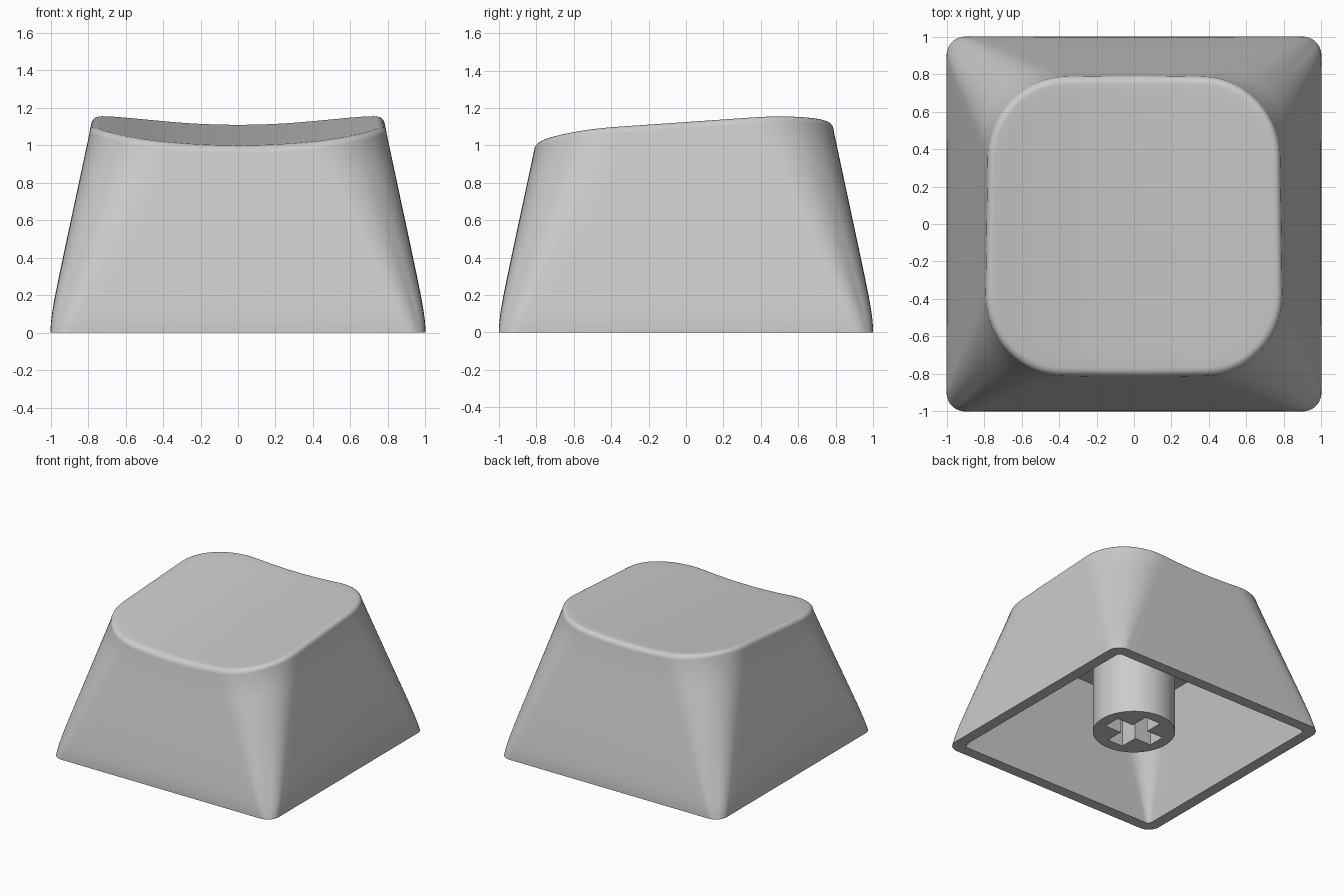
import bpy, bmesh, math
from mathutils import Vector

cube = bpy.data.objects.get("Cube")
if cube:
    bpy.data.objects.remove(cube, do_unlink=True)

ARC, SIDE = 14, 16            # segments per corner and per straight side
COUNT = 4 * (ARC + SIDE)
FILLET = 0.045
CEILING = 0.88

grey = bpy.data.materials.new("light_grey_plastic")
grey.use_nodes = True
colour = (0.6, 0.6, 0.6, 1)
grey.diffuse_color = colour
grey.node_tree.nodes["Principled BSDF"].inputs["Base Color"].default_value = colour


def square_point(i, half, radius):
    """Point i of a rounded square with the given half width."""
    quarter, step = divmod(i % COUNT, ARC + SIDE)
    flat = half - radius
    if step <= ARC:
        a = math.pi / 2 * step / ARC
        x, y = flat + radius * math.cos(a), flat + radius * math.sin(a)
    else:
        x, y = flat * (1 - 2 * (step - ARC) / SIDE), half
    for _ in range(quarter):
        x, y = -y, x
    return x, y


def dish(x, y):
    """Tilted, cylindrical top surface."""
    return 1.055 + 0.072 * y + 0.125 * x * x


def finish(bm, name):
    bmesh.ops.recalc_face_normals(bm, faces=bm.faces)
    mesh = bpy.data.meshes.new(name)
    bm.to_mesh(mesh)
    bm.free()
    mesh.materials.append(grey)
    obj = bpy.data.objects.new(name, mesh)
    bpy.context.collection.objects.link(obj)
    bpy.ops.object.select_all(action="DESELECT")
    obj.select_set(True)
    bpy.context.view_layer.objects.active = obj
    bpy.ops.object.shade_smooth_by_angle(angle=math.radians(35))
    return obj


def wall(i, t):
    """Half width, corner radius and height of the outer wall at level t."""
    x, y = square_point(i, 0.785, 0.42)
    z = t * (dish(x, y) - FILLET)
    corner = min(abs(x), abs(y)) / max(abs(x), abs(y))
    bulge = 0.02 * (1 - z / 1.12) * (1 - math.exp(-z / 0.09))
    half = 1 - 0.196 * z + bulge * (1 - 0.7 * corner ** 2)
    return half, 0.1 + 0.32 * t, z


# Hollow cap: rings run from the ceiling down, around the rim and over the top
rings = []
for k in range(9):
    t = 1 - k / 8
    rings.append([(*square_point(i, 0.91 - 0.17 * t, 0.035 + 0.27 * t), CEILING * t)
                  for i in range(COUNT)])
for t in (0, 0.03, 0.06, 0.1, 0.15, 0.2, 0.28, 0.4, 0.55, 0.7, 0.85, 1):
    ring = []
    for i in range(COUNT):
        half, radius, z = wall(i, t)
        ring.append((*square_point(i, half, radius), z))
    rings.append(ring)

# Rounded upper edge
for k in range(1, 7):
    a = math.pi / 2 * k / 6
    inset = FILLET * (1 - math.cos(a))
    ring = []
    for i in range(COUNT):
        half, radius, z = wall(i, 1)
        x, y = square_point(i, half - inset, radius - inset)
        ring.append((x, y, dish(x, y) - FILLET * (1 - math.sin(a))))
    rings.append(ring)

# Dished top
edge = rings[-1]
for k in range(1, 12):
    s = 1 - k / 12
    rings.append([(x * s, y * s, dish(x * s, y * s)) for x, y, z in edge])

bm = bmesh.new()
loops = [[bm.verts.new(p) for p in ring] for ring in rings]
for low, high in zip(loops, loops[1:]):
    for i in range(COUNT):
        j = (i + 1) % COUNT
        bm.faces.new((low[i], low[j], high[j], high[i]))
bm.faces.new(loops[0])
centre = bm.verts.new((0, 0, dish(0, 0)))
for i in range(COUNT):
    bm.faces.new((loops[-1][i], loops[-1][(i + 1) % COUNT], centre))
finish(bm, "cap_shell")

# Round stem with a cross-shaped socket in its lower end
STEM_BOTTOM, SOCKET_TOP = 0.06, 0.5
LONG, THIN = 0.22, 0.07
circle = [(0.31 * math.cos(math.tau * i / 64), 0.31 * math.sin(math.tau * i / 64))
          for i in range(64)]
cross = []
for q in range(4):
    for x, y in ((LONG, -THIN), (LONG, THIN), (THIN, THIN)):
        for _ in range(q):
            x, y = -y, x
        cross.append((x, y))

bm = bmesh.new()
edges = []
for outline, top in ((circle, CEILING + 0.02), (cross, SOCKET_TOP)):
    low = [bm.verts.new((x, y, STEM_BOTTOM)) for x, y in outline]
    high = [bm.verts.new((x, y, top)) for x, y in outline]
    for i in range(len(low)):
        j = (i + 1) % len(low)
        edges.append(bm.edges.new((low[i], low[j])))
        bm.faces.new((low[i], low[j], high[j], high[i]))
    bm.faces.new(high)
bmesh.ops.triangle_fill(bm, edges=edges, use_beauty=True, normal=Vector((0, 0, -1)))
finish(bm, "stem")
